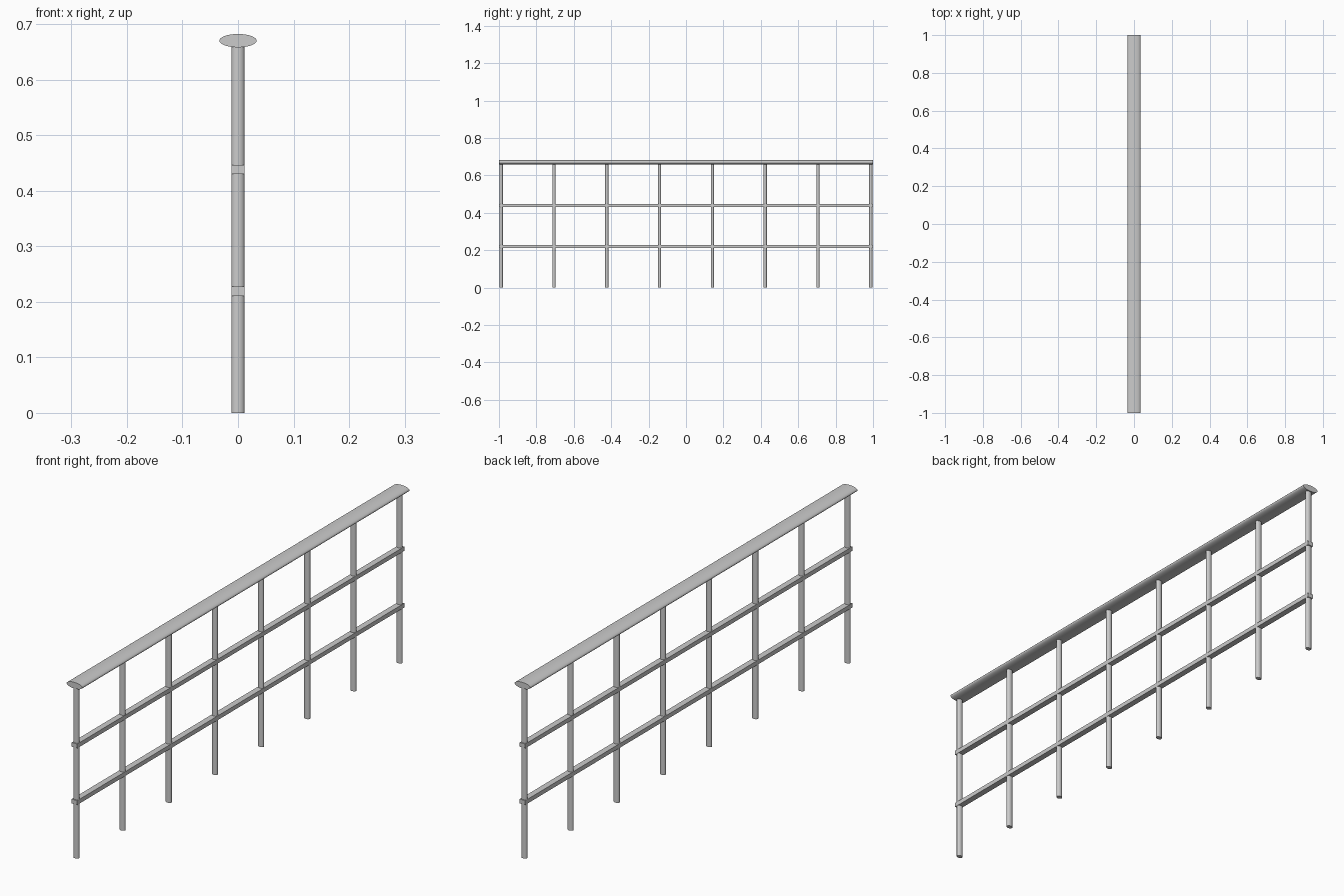
import bpy
import math

if "Cube" in bpy.data.objects:
    bpy.data.objects.remove(bpy.data.objects["Cube"])


def elliptic_bar(name, rx, ry, length, location, rotation=(0, 0, 0), sides=32):
    bpy.ops.mesh.primitive_cylinder_add(vertices=sides, radius=1, depth=1,
                                        location=location, rotation=rotation)
    ob = bpy.context.object
    ob.name = name
    ob.scale = (rx, ry, length)
    bpy.ops.object.transform_apply(location=False, rotation=True, scale=True)
    bpy.ops.object.shade_smooth_by_angle(angle=math.radians(40))
    return ob


def box(name, size, location):
    bpy.ops.mesh.primitive_cube_add(size=1, location=location)
    ob = bpy.context.object
    ob.name = name
    ob.scale = size
    bpy.ops.object.transform_apply(location=False, rotation=False, scale=True)
    return ob


# Flattened oval handrail running along y
elliptic_bar("handrail", 0.0335, 0.012, 2.0, (0, 0, 0.67),
             (math.radians(90), 0, 0), 48)

# Two horizontal rails
for name, z in (("lower_rail", 0.219), ("middle_rail", 0.438)):
    box(name, (0.0235, 2.0, 0.0165), (0, 0, z))

# Eight evenly spaced oval posts
count, end, height = 8, 0.988, 0.662
for i in range(count):
    y = -end + 2 * end * i / (count - 1)
    elliptic_bar(f"post_{i + 1}", 0.0118, 0.0088, height, (0, y, height / 2))
